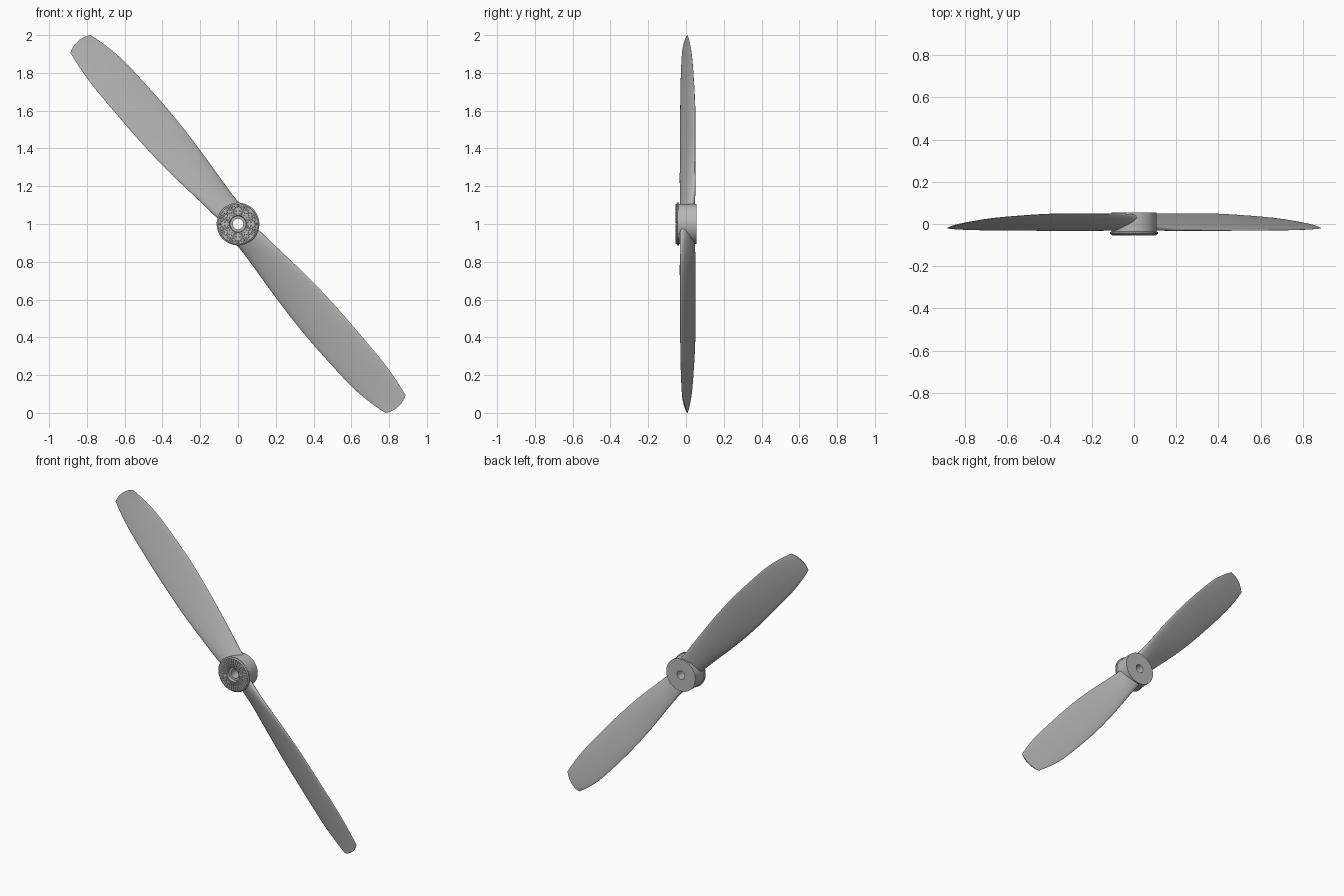
import bpy, bmesh, math
from mathutils import Vector

cube = bpy.data.objects.get("Cube")
if cube:
    bpy.data.objects.remove(cube)

grey = bpy.data.materials.new("plain grey")
grey.use_nodes = True
colour = (0.48, 0.48, 0.48, 1)
grey.diffuse_color = colour
grey.node_tree.nodes["Principled BSDF"].inputs["Base Color"].default_value = colour

CENTRE = Vector((0, 0, 1))
SPAN = Vector((-0.66, 0, 0.75))
CHORD = Vector((0.75, 0, 0.66))
BACK = Vector((0, 1, 0))


def finish(name, bm, angle):
    bmesh.ops.recalc_face_normals(bm, faces=bm.faces)
    mesh = bpy.data.meshes.new(name)
    bm.to_mesh(mesh)
    bm.free()
    mesh.materials.append(grey)
    obj = bpy.data.objects.new(name, mesh)
    bpy.context.collection.objects.link(obj)
    bpy.ops.object.select_all(action="DESELECT")
    obj.select_set(True)
    bpy.context.view_layer.objects.active = obj
    bpy.ops.object.shade_smooth_by_angle(angle=math.radians(angle))
    return obj


def bridge(bm, rings, closed=False):
    pairs = list(zip(rings, rings[1:]))
    if closed:
        pairs.append((rings[-1], rings[0]))
    for a, b in pairs:
        n = len(a)
        for i in range(n):
            j = (i + 1) % n
            bm.faces.new((a[i], a[j], b[j], b[i]))


def spline(rows, steps):
    """Smooth rows of station values with a Catmull-Rom curve."""
    out = []
    for k in range(len(rows) - 1):
        quad = [rows[max(0, min(len(rows) - 1, k + o))] for o in (-1, 0, 1, 2)]
        for s in range(steps):
            t = s / steps
            out.append([b + 0.5 * t * (c - a + t * (2*a - 5*b + 4*c - d
                        + t * (3*(b - c) + d - a))) for a, b, c, d in zip(*quad)])
    return out + [list(rows[-1])]


# Blade stations: distance, low edge, high edge, low edge depth, high edge depth, thickness
stations = [
    (0.06, -0.060, 0.080, -0.015, 0.030, 0.062),
    (0.12, -0.064, 0.080, -0.020, 0.037, 0.056),
    (0.22, -0.072, 0.088, -0.026, 0.044, 0.045),
    (0.42, -0.090, 0.107, -0.030, 0.047, 0.032),
    (0.60, -0.099, 0.119, -0.030, 0.048, 0.026),
    (0.78, -0.100, 0.123, -0.030, 0.046, 0.023),
    (1.04, -0.095, 0.117, -0.028, 0.034, 0.017),
    (1.18, -0.082, 0.097, -0.025, 0.022, 0.011),
    (1.268, -0.067, 0.075, -0.021, 0.009, 0.005),
]


def blade(name, side):
    bm = bmesh.new()
    rings = []
    count = 28
    for u, v0, v1, y0, y1, thick in spline(stations, 4):
        ring = []
        for i in range(count):
            a = 2 * math.pi * i / count
            c = math.cos(a)
            f = (c + 1) / 2
            bow = 0.02 * (1 - c * c) * (u / 1.268) ** 4
            p = SPAN * (u + bow) + CHORD * (v0 + (v1 - v0) * f)
            p = p * side + BACK * (y0 + (y1 - y0) * f + thick / 2 * math.sin(a))
            ring.append(bm.verts.new(CENTRE + p))
        rings.append(ring)
    bridge(bm, rings)
    bm.faces.new(rings[0])
    bm.faces.new(rings[-1])
    return finish(name, bm, 50)


def lathe(name, profile, sides=64):
    """Spin a closed radius/depth profile about the shaft."""
    bm = bmesh.new()
    rings = []
    for r, y in profile:
        rings.append([bm.verts.new(CENTRE + Vector((
            r * math.cos(2 * math.pi * i / sides), y,
            r * math.sin(2 * math.pi * i / sides)))) for i in range(sides)])
    bridge(bm, rings, closed=True)
    return finish(name, bm, 30)


blade("upper_blade", 1)
blade("lower_blade", -1)

# Hub body with shaft bore, recessed at the front, and a wider front flange
lathe("hub", [(0.028, -0.034), (0.028, 0.055), (0.107, 0.055), (0.107, -0.036),
              (0.113, -0.038), (0.113, -0.046), (0.106, -0.051),
              (0.045, -0.051), (0.042, -0.034)])

# Radial grip teeth in two rows on the flange
bm = bmesh.new()
teeth = 36
for r0, r1 in ((0.046, 0.074), (0.077, 0.105)):
    for k in range(teeth):
        mid = 2 * math.pi * k / teeth
        half = math.pi / teeth * 0.55
        rings = []
        for y, shrink in ((-0.05, 1), (-0.055, 0.7)):
            rings.append([bm.verts.new(CENTRE + Vector((
                r * math.cos(mid + s * half * shrink), y,
                r * math.sin(mid + s * half * shrink))))
                for r, s in ((r0, -1), (r1, -1), (r1, 1), (r0, 1))])
        bridge(bm, rings)
        bm.faces.new(rings[1])
finish("grip_teeth", bm, 20)
